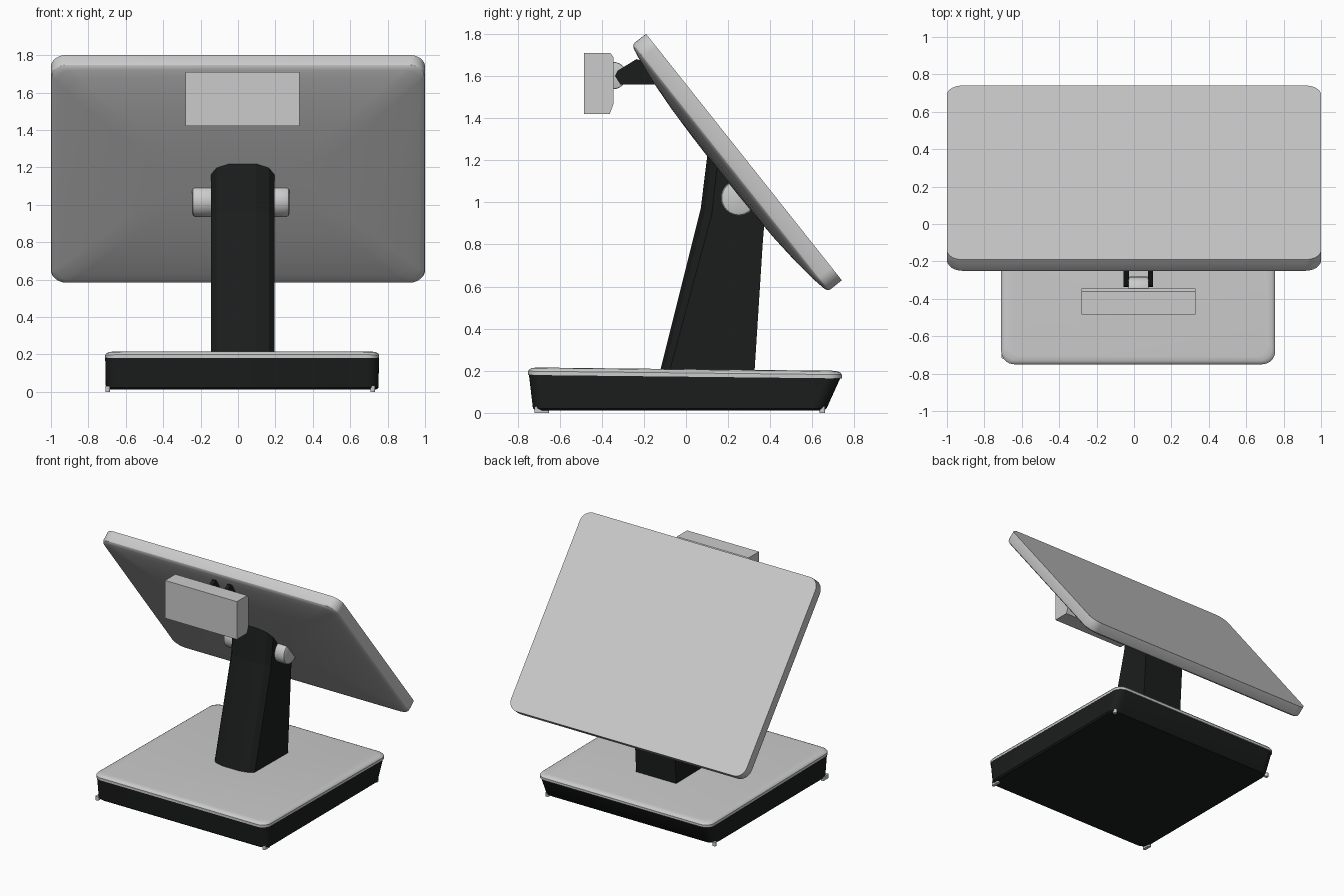
import bpy, bmesh, math
from mathutils import Vector

if "Cube" in bpy.data.objects:
    bpy.data.objects.remove(bpy.data.objects["Cube"])

black = bpy.data.materials.new("black_plastic")
black.diffuse_color = (0.011, 0.012, 0.012, 1)
black.use_nodes = True
black.node_tree.nodes["Principled BSDF"].inputs["Base Color"].default_value = black.diffuse_color


def loft(name, rings, mat=None, angle=30):
    """Skin a list of equal-length closed rings and cap both ends."""
    bm = bmesh.new()
    vs = [[bm.verts.new(p) for p in r] for r in rings]
    n = len(vs[0])
    for a, b in zip(vs, vs[1:]):
        for i in range(n):
            j = (i + 1) % n
            bm.faces.new((a[i], a[j], b[j], b[i]))
    bm.faces.new(vs[0][::-1])
    bm.faces.new(vs[-1])
    bmesh.ops.recalc_face_normals(bm, faces=bm.faces)
    me = bpy.data.meshes.new(name)
    bm.to_mesh(me)
    bm.free()
    ob = bpy.data.objects.new(name, me)
    bpy.context.collection.objects.link(ob)
    if mat:
        me.materials.append(mat)
    if angle:
        bpy.ops.object.select_all(action='DESELECT')
        ob.select_set(True)
        bpy.context.view_layer.objects.active = ob
        bpy.ops.object.shade_smooth_by_angle(angle=math.radians(angle))
    return ob


def rounded(x0, x1, y0, y1, r, z, seg=8):
    """Rounded rectangle ring."""
    pts = []
    for k, (cx, cy) in enumerate(((x1 - r, y1 - r), (x0 + r, y1 - r),
                                  (x0 + r, y0 + r), (x1 - r, y0 + r))):
        for i in range(seg + 1):
            a = math.pi / 2 * (k + i / seg)
            pts.append(Vector((cx + r * math.cos(a), cy + r * math.sin(a), z)))
    return pts


def prism(name, profile, x0, x1, mat=None):
    """Extrude a (y, z) profile along x."""
    return loft(name, [[(x, y, z) for y, z in profile] for x in (x0, x1)], mat, 0)


def drum(name, y, z, radius, x0, x1, bevel, mat=None, seg=32):
    """Cylinder along x with softened rims."""
    stations = ((x0, radius - bevel), (x0 + bevel * .3, radius - bevel * .3),
                (x0 + bevel, radius), (x1 - bevel, radius),
                (x1 - bevel * .3, radius - bevel * .3), (x1, radius - bevel))
    return loft(name, [[(x, y + r * math.cos(2 * math.pi * i / seg),
                         z + r * math.sin(2 * math.pi * i / seg))
                        for i in range(seg)] for x, r in stations], mat)


def slope(ring):
    """Base top falls slightly towards the back."""
    for p in ring:
        p.z -= 0.011 * (p.y + 0.75)
    return ring


# Base: black tapered body and grey cover
loft("base_body", [
    rounded(-.695, .74, -.715, .655, .06, .012),
    rounded(-.707, .752, -.727, .668, .07, .022),
    slope(rounded(-.708, .753, -.746, .733, .07, .182))], black)
loft("base_cover", [slope(rounded(-.71 + i, .755 - i, -.75 + i, .74 - i, .07, z))
                    for i, z in ((0, .18), (0, .198), (.006, .207),
                                 (.018, .213), (.04, .216))])

# Feet
for x in (-.697, .72):
    for y, d in ((-.685, .035), (.648, .013)):
        loft("foot", [rounded(x - .012, x + .012, y - d, y + d, .008, z, 3)
                      for z in (0, .03)])

# Stand: bowed front, top section follows the screen's back
bow = ((-.17, .075), (-.14, .028), (-.07, 0), (.07, 0), (.14, .028), (.17, .075))
rings = []
for f, b, k in (((-.125, .19), (.325, .19), .6), ((.07, .97), (.364, .80), .8),
                ((.102, 1.23), (.371, .89), 1), ((.125, 1.25), (.395, .91), 1)):
    f, b = Vector(f), Vector(b)
    d = (b - f).normalized()
    ring = []
    for x, o in bow:
        p = f + d * o * k
        ring.append((x + .025, p.x, p.y))
    ring += [(.195, b.x, b.y), (-.145, b.x, b.y)]
    rings.append(ring)
loft("stand", rings, black, 0)

# Hinge knobs either side of the stand
drum("hinge_left", .25, 1.02, .085, -.245, -.1, .018)
drum("hinge_right", .25, 1.02, .085, .15, .275, .018)

# Main screen: flat front, pillowed back, leaning backwards
up = Vector((0, -.622, .783))
out = Vector((0, .783, .622))
centre = Vector((0, .275, 1.215))
rings = []
for i, w in ((0, 0), (0, -.07), (.004, -.08), (.013, -.087), (.03, -.092),
             (.08, -.101), (.2, -.116), (.35, -.127), (.5, -.132), (.62, -.134)):
    ring = rounded(-1 + i, 1 - i, -.7475 + i, .7475 - i, .08, w)
    rings.append([centre + Vector((p.x, 0, 0)) + up * p.y + out * p.z for p in ring])
loft("main_screen", rings)

# Customer display with its pivot and two bracket arms
prism("customer_display", ((-.485, 1.71), (-.36, 1.71), (-.345, 1.69),
                           (-.345, 1.465), (-.362, 1.42), (-.485, 1.42)), -.28, .33)
drum("display_pivot", -.347, 1.602, .065, -.03, .078, .006)
for x in (-.055, .075):
    prism("bracket_arm", ((-.337, 1.60), (-.325, 1.625), (-.235, 1.68), (-.2, 1.67),
                          (-.12, 1.575), (-.14, 1.56), (-.312, 1.56)), x, x + .027, black)
